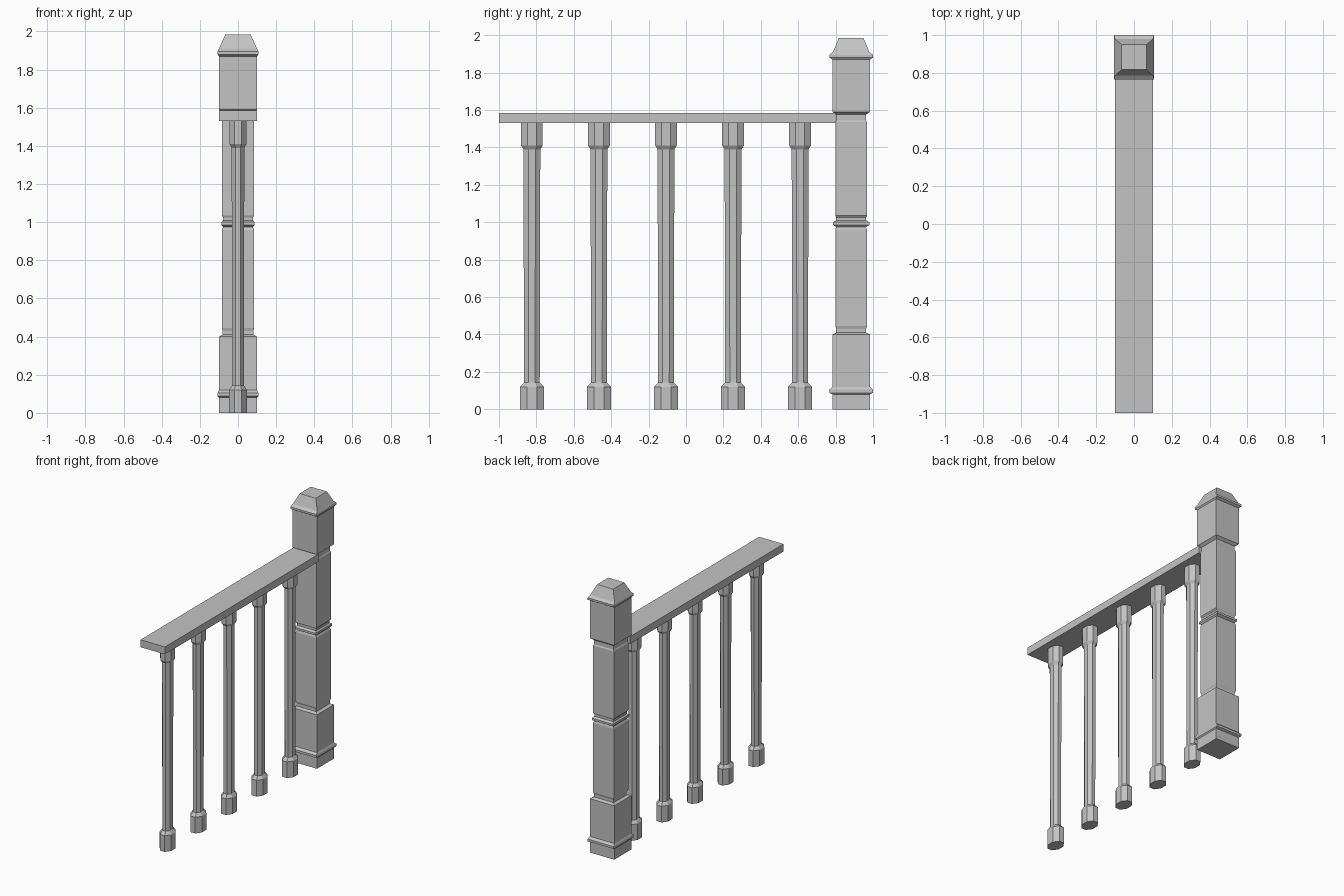
import bpy
import bmesh
from math import cos, sin, pi, sqrt

old = bpy.data.objects.get("Cube")
if old:
    bpy.data.objects.remove(old, do_unlink=True)

# Single grey finish
grey = bpy.data.materials.new("plain grey")
grey.use_nodes = True
colour = (0.55, 0.55, 0.55, 1)
grey.diffuse_color = colour
grey.node_tree.nodes["Principled BSDF"].inputs["Base Color"].default_value = colour


def loft(name, sides, rings, y):
    """Stack flat-sided rings (half width x, half width y, z) into a closed solid."""
    bm = bmesh.new()
    apothem = cos(pi / sides)
    loops = []
    for hx, hy, z in rings:
        angles = [(2 * i + 1) * pi / sides for i in range(sides)]
        loops.append([bm.verts.new((hx * cos(a) / apothem, hy * sin(a) / apothem, z))
                      for a in angles])
    for low, high in zip(loops, loops[1:]):
        for i in range(sides):
            j = (i + 1) % sides
            bm.faces.new((low[i], low[j], high[j], high[i]))
    bm.faces.new(loops[0][::-1])
    bm.faces.new(loops[-1])
    mesh = bpy.data.meshes.new(name)
    bm.to_mesh(mesh)
    bm.free()
    mesh.materials.append(grey)
    obj = bpy.data.objects.new(name, mesh)
    obj.location.y = y
    bpy.context.collection.objects.link(obj)
    return obj


# Newel post: square plinth, grooves, mouldings and a hipped cap
post_rings = [
    (0.1, 0.1, 0), (0.1, 0.1, 0.08), (0.107, 0.117, 0.088), (0.107, 0.117, 0.105),
    (0.1, 0.1, 0.12), (0.1, 0.1, 0.4), (0.08, 0.08, 0.41), (0.08, 0.08, 0.43),
    (0.085, 0.085, 0.445), (0.085, 0.085, 0.96), (0.078, 0.08, 0.975),
    (0.087, 0.097, 0.985), (0.087, 0.097, 1.0), (0.078, 0.08, 1.01),
    (0.078, 0.08, 1.025), (0.085, 0.085, 1.035), (0.085, 0.085, 1.535),
    (0.08, 0.08, 1.545), (0.08, 0.08, 1.575), (0.1, 0.1, 1.59),
    (0.1, 0.1, 1.87), (0.107, 0.117, 1.88), (0.107, 0.117, 1.895),
    (0.1, 0.097, 1.91), (0.066, 0.066, 1.985),
]
loft("newel_post", 4, post_rings, 0.883)

# Handrail: flat plank running into the post
loft("handrail", 4, [(0.1, 0.9, 1.53), (0.1, 0.9, 1.585)], -0.1)

# Balusters: flattened octagonal shafts with a foot and a head
baluster_rings = [
    (0.047, 0.064, 0), (0.047, 0.064, 0.12), (0.032, 0.042, 0.143),
    (0.033, 0.045, 1.39), (0.045, 0.058, 1.41), (0.045, 0.058, 1.535),
]
for n in range(5):
    loft(f"baluster_{n + 1}", 8, baluster_rings, -0.824 + n * 0.3585)
